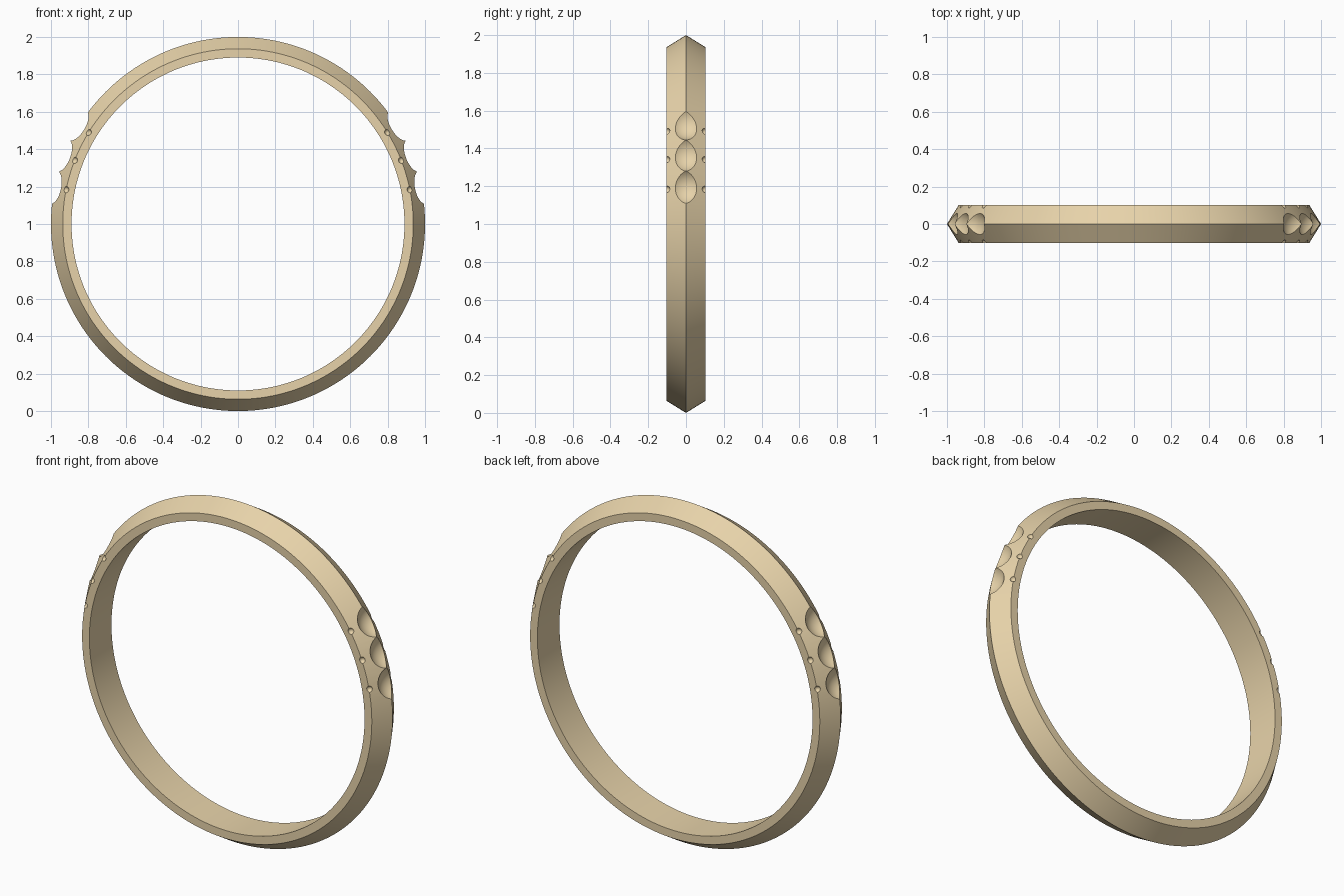
import bpy, bmesh, math
from mathutils import Matrix, Vector

if "Cube" in bpy.data.objects:
    bpy.data.objects.remove(bpy.data.objects["Cube"])

CENTRE = Vector((0, 0, 1))


def make_object(name, bm):
    mesh = bpy.data.meshes.new(name)
    bm.to_mesh(mesh)
    bm.free()
    obj = bpy.data.objects.new(name, mesh)
    bpy.context.collection.objects.link(obj)
    return obj


# Band: knife-edge cross-section (radius, y) swept round the y axis
profile = [(0.89, -0.102), (0.937, -0.102), (1.0, 0), (0.937, 0.102), (0.89, 0.102)]
SEGMENTS = 192
bm = bmesh.new()
rings = []
for i in range(SEGMENTS):
    a = 2 * math.pi * i / SEGMENTS
    rings.append([bm.verts.new(CENTRE + Vector((r * math.cos(a), y, r * math.sin(a))))
                  for r, y in profile])
for i in range(SEGMENTS):
    here, there = rings[i], rings[(i + 1) % SEGMENTS]
    for j in range(len(profile)):
        k = (j + 1) % len(profile)
        bm.faces.new((here[j], here[k], there[k], there[j]))
bmesh.ops.recalc_face_normals(bm, faces=bm.faces)
band = make_object("ring_band", bm)

# Cutter: three stone seats per shoulder, each with a small dimple on both side edges
bm = bmesh.new()


def add_ball(x_sign, angle, distance, y, radius, segments):
    a = math.radians(angle)
    pos = CENTRE + Vector((x_sign * distance * math.cos(a), y, distance * math.sin(a)))
    turn = Matrix.Rotation(x_sign * (math.pi / 2 - a), 4, 'Y')
    bmesh.ops.create_uvsphere(bm, u_segments=segments, v_segments=segments // 2,
                              radius=radius, matrix=Matrix.Translation(pos) @ turn)


for x_sign in (-1, 1):
    for angle in (31.5, 21.3, 11.3):
        add_ball(x_sign, angle, 1.056, 0, 0.107, 48)
        for y in (-0.102, 0.102):
            add_ball(x_sign, angle, 0.94, y, 0.018, 16)
cutter = make_object("seat_cutter", bm)
cutter.hide_render = True

# Carve the seats
bpy.context.view_layer.objects.active = band
band.select_set(True)
cut = band.modifiers.new("seats", 'BOOLEAN')
cut.operation = 'DIFFERENCE'
cut.solver = 'EXACT'
cut.use_self = True
cut.object = cutter
bpy.ops.object.modifier_apply(modifier=cut.name)
bpy.data.objects.remove(cutter)
bpy.ops.object.shade_smooth_by_angle(angle=math.radians(25))

# Gold
gold = bpy.data.materials.new("gold")
gold.diffuse_color = (0.8, 0.65, 0.4, 1)
gold.use_nodes = True
gold.node_tree.nodes["Principled BSDF"].inputs["Base Color"].default_value = gold.diffuse_color
band.data.materials.clear()
band.data.materials.append(gold)
